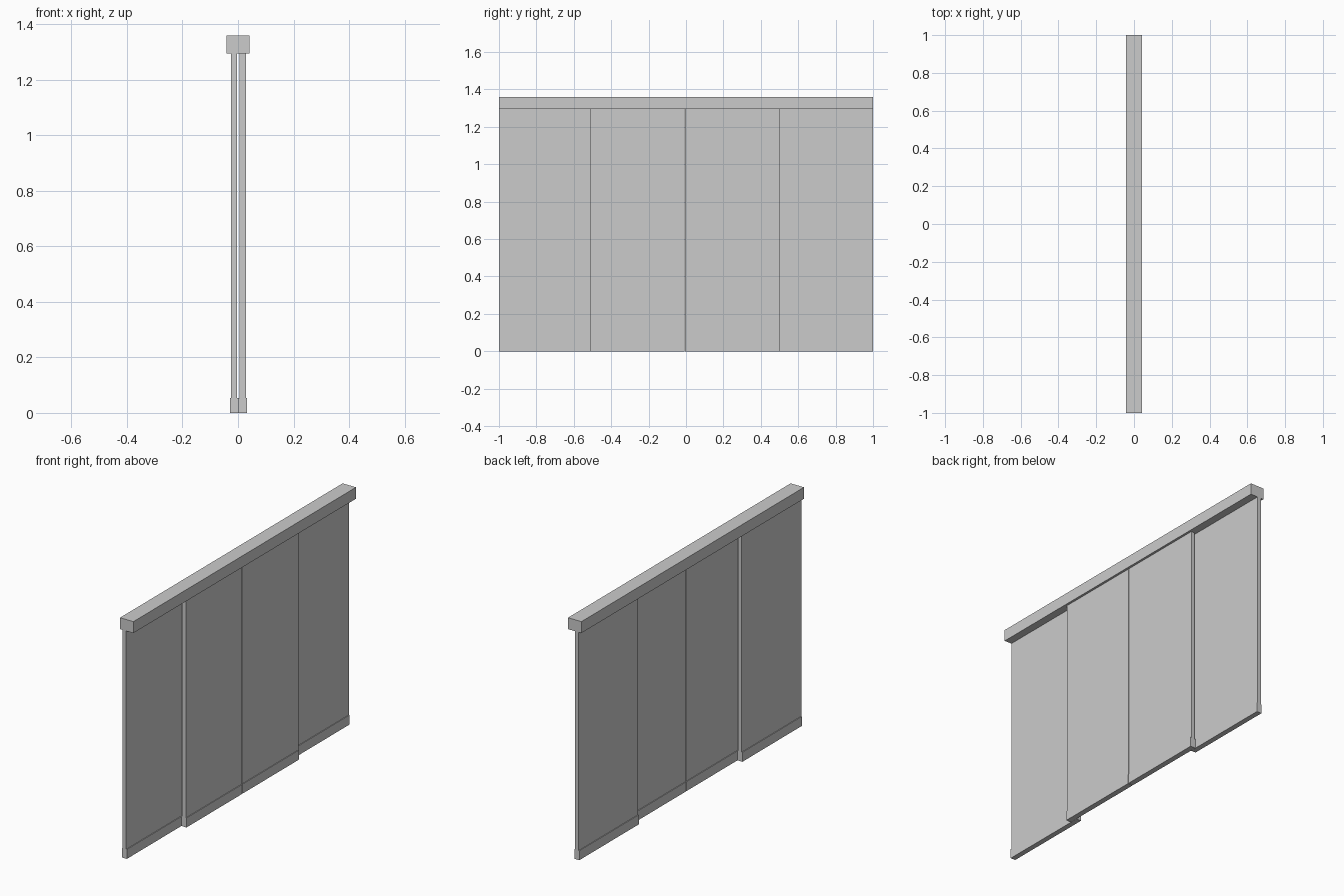
import bpy, bmesh
from mathutils import Vector

if "Cube" in bpy.data.objects:
    bpy.data.objects.remove(bpy.data.objects["Cube"])


def box(name, lo, hi):
    """Axis-aligned box between two corners."""
    lo, hi = Vector(lo), Vector(hi)
    bm = bmesh.new()
    bmesh.ops.create_cube(bm, size=1)
    size, mid = hi - lo, (lo + hi) / 2
    for v in bm.verts:
        v.co = Vector(a * b for a, b in zip(v.co, size)) + mid
    mesh = bpy.data.meshes.new(name)
    bm.to_mesh(mesh)
    bm.free()
    obj = bpy.data.objects.new(name, mesh)
    bpy.context.collection.objects.link(obj)
    return obj


TOP = 1.295      # underside of the head track
RAIL = 0.054     # height of the bottom rails

# Head track
box("head_track", (-0.042, -1, TOP), (0.042, 1, 1.36))

# Sliding panels: outer pair on the rear track, middle pair on the front track
rear = ((-0.025, -0.003), (-0.029, 0.001))
front = ((0.006, 0.029), (0.002, 0.033))
panels = [
    ("outer_left", -1.0, -0.465, rear),
    ("outer_right", 0.465, 1.0, rear),
    ("middle_left", -0.51, -0.009, front),
    ("middle_right", -0.005, 0.5, front),
]
for name, y0, y1, (sheet, rail) in panels:
    box(name + "_panel", (sheet[0], y0, RAIL), (sheet[1], y1, TOP))
    box(name + "_bottom_rail", (rail[0], y0, 0), (rail[1], y1, RAIL))
